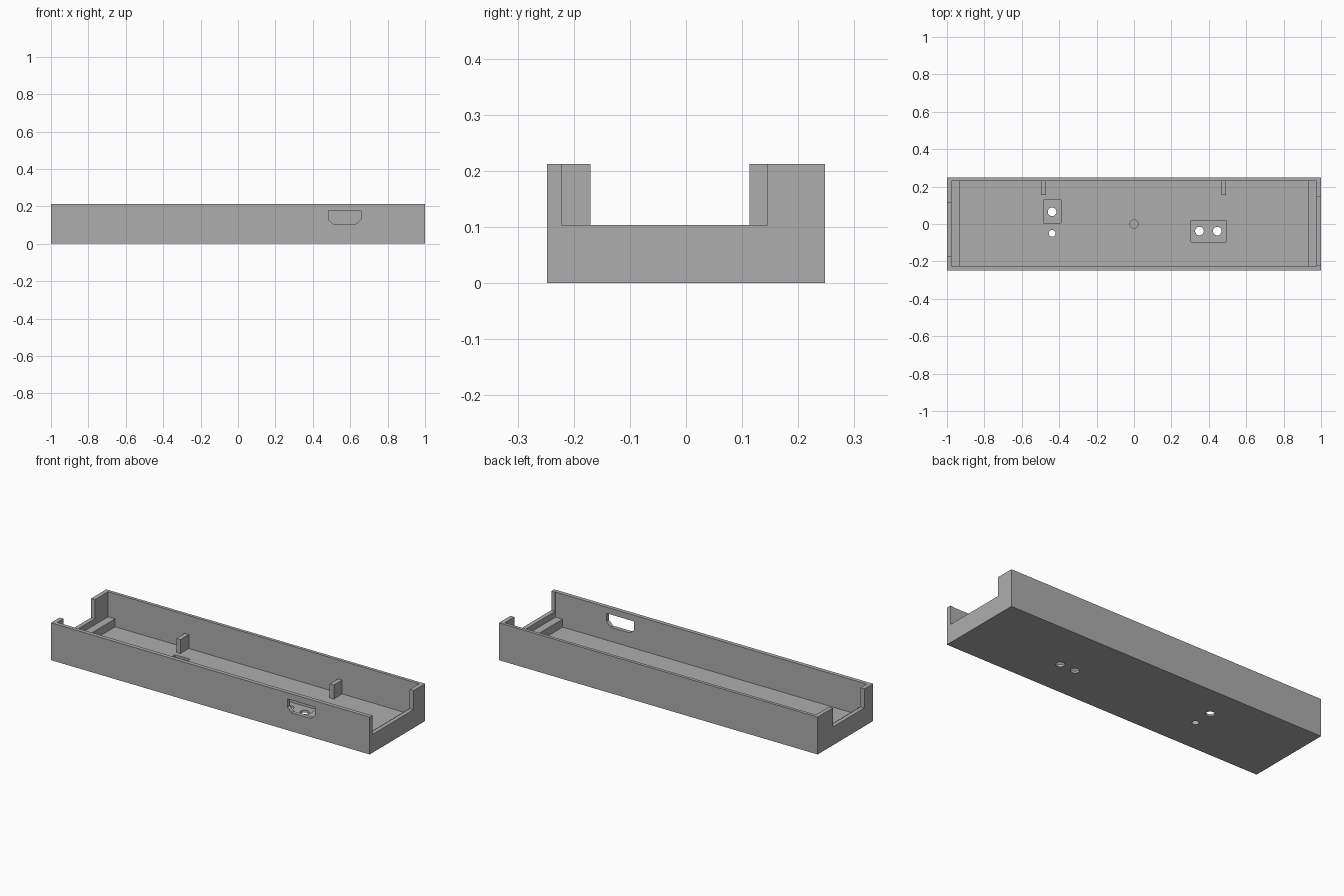
import bpy, bmesh
from mathutils import Matrix, Vector

cube = bpy.data.objects.get("Cube")
if cube:
    bpy.data.objects.remove(cube, do_unlink=True)

grey = bpy.data.materials.new("plain_grey")
grey.use_nodes = True
colour = (0.42, 0.42, 0.42, 1)
grey.diffuse_color = colour
grey.node_tree.nodes["Principled BSDF"].inputs["Base Color"].default_value = colour

HALF_X, HALF_Y, HEIGHT = 1.0, 0.248, 0.212
WALL, FLOOR, POCKET, RIM = 0.024, 0.025, 0.012, 0.104
IN_X, IN_FRONT, IN_BACK = HALF_X - WALL, -0.225, 0.23


def finish(name, bm):
    bmesh.ops.recalc_face_normals(bm, faces=bm.faces)
    mesh = bpy.data.meshes.new(name)
    bm.to_mesh(mesh)
    bm.free()
    mesh.materials.append(grey)
    obj = bpy.data.objects.new(name, mesh)
    bpy.context.collection.objects.link(obj)
    return obj


def box(name, x, y, z):
    bm = bmesh.new()
    size = [b - a for a, b in (x, y, z)]
    centre = Vector([(a + b) / 2 for a, b in (x, y, z)])
    bmesh.ops.create_cube(bm, size=1, matrix=Matrix.Translation(centre) @ Matrix.Diagonal((*size, 1)))
    return finish(name, bm)


def cylinder(name, x, y, radius, z):
    bm = bmesh.new()
    bmesh.ops.create_cone(bm, cap_ends=True, segments=32, radius1=radius, radius2=radius,
                          depth=z[1] - z[0], matrix=Matrix.Translation((x, y, sum(z) / 2)))
    return finish(name, bm)


def cut(target, cutter):
    cutter.hide_render = True
    mod = target.modifiers.new(cutter.name, "BOOLEAN")
    mod.operation, mod.solver, mod.object = "DIFFERENCE", "EXACT", cutter
    bpy.context.view_layer.objects.active = target
    bpy.ops.object.modifier_apply(modifier=mod.name)
    bpy.data.objects.remove(cutter, do_unlink=True)


# Open tray
tray = box("tray", (-HALF_X, HALF_X), (-HALF_Y, HALF_Y), (0, HEIGHT))
cut(tray, box("cavity", (-IN_X, IN_X), (IN_FRONT, IN_BACK), (FLOOR, 0.4)))

# Notches in the two end walls
cut(tray, box("right_notch", (-1.1, -0.95), (-0.17, 0.113), (RIM, 0.4)))
cut(tray, box("left_notch", (0.95, 1.1), (-0.222, 0.145), (RIM, 0.4)))

# Port with chamfered lower corners in the front wall
profile = [(0.483, 0.177), (0.657, 0.177), (0.657, 0.13), (0.63, 0.105), (0.51, 0.105), (0.483, 0.13)]
bm = bmesh.new()
face = bm.faces.new([bm.verts.new((x, -0.3, z)) for x, z in profile])
sweep = bmesh.ops.extrude_face_region(bm, geom=[face])
bmesh.ops.translate(bm, vec=(0, 0.12, 0), verts=[v for v in sweep["geom"] if isinstance(v, bmesh.types.BMVert)])
cut(tray, finish("port", bm))

# Shallow floor pockets
cut(tray, box("small_pocket", (-0.485, -0.39), (0.005, 0.128), (POCKET, 0.06)))
cut(tray, box("wide_pocket", (0.305, 0.492), (-0.097, 0.02), (POCKET, 0.06)))

# Through holes and the blind centre hole
for x, y, r in ((-0.438, 0.065, 0.023), (-0.438, -0.05, 0.018), (0.35, -0.038, 0.023), (0.445, -0.038, 0.023)):
    cut(tray, cylinder("hole", x, y, r, (-0.1, 0.1)))
cut(tray, cylinder("centre_hole", 0, 0, 0.022, (POCKET, 0.1)))

# Ledges across both ends
for name, x in (("right_ledge", (-IN_X, -0.932)), ("left_ledge", (0.932, IN_X))):
    box(name, x, (IN_FRONT, IN_BACK), (FLOOR, 0.07))

# Stop posts against the back wall
for name, x in (("right_post", -0.483), ("left_post", 0.48)):
    box(name, (x - 0.013, x + 0.013), (0.155, IN_BACK), (FLOOR, RIM))
